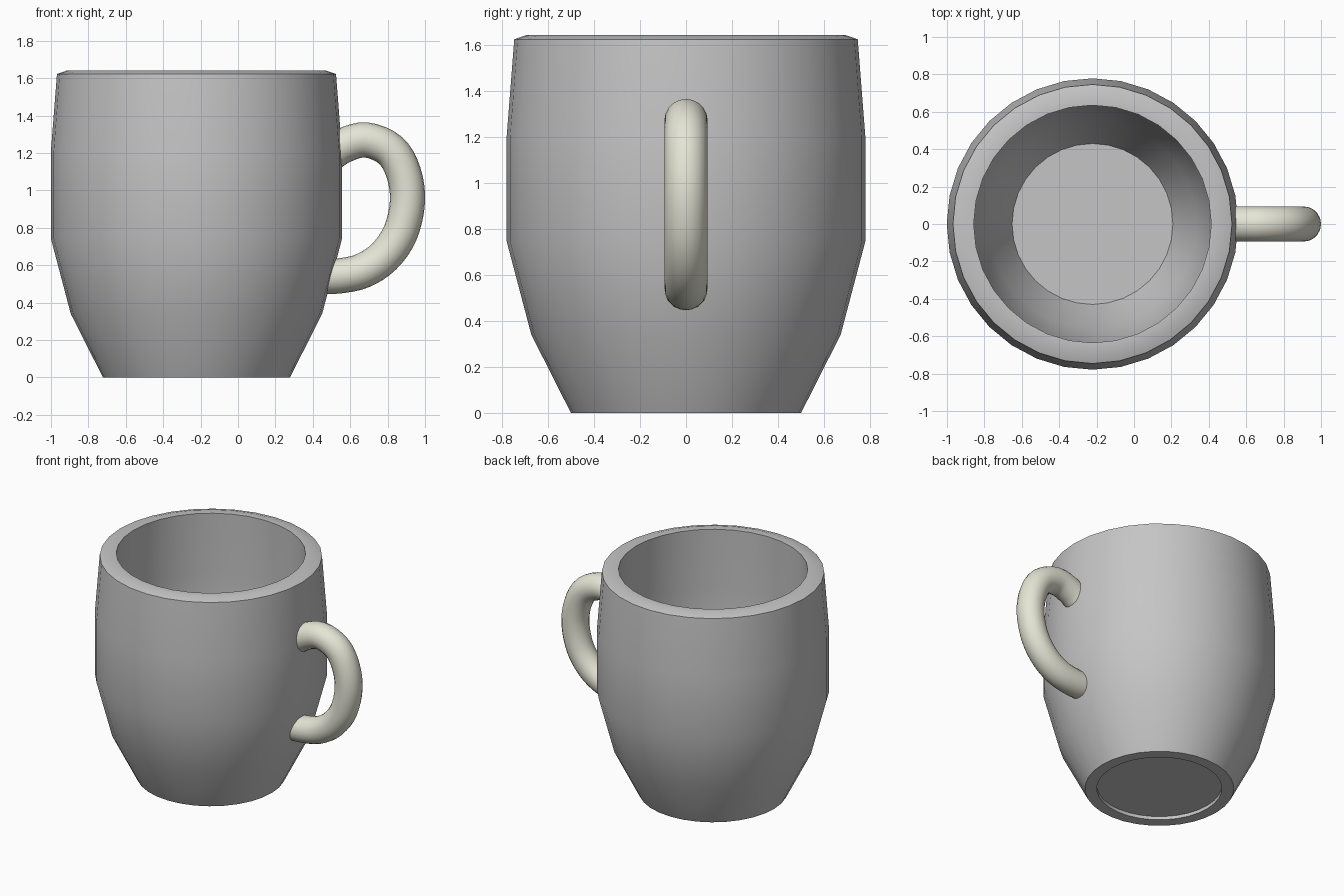
import bpy, bmesh, math
from mathutils import Vector

if "Cube" in bpy.data.objects:
    bpy.data.objects.remove(bpy.data.objects["Cube"])

SEGMENTS = 32
CENTRE_X = -0.222


def material(name, rgb):
    m = bpy.data.materials.new(name)
    m.diffuse_color = (*rgb, 1)
    m.use_nodes = True
    m.node_tree.nodes["Principled BSDF"].inputs["Base Color"].default_value = m.diffuse_color
    return m


def finish(name, bm, mat, angle):
    bmesh.ops.recalc_face_normals(bm, faces=bm.faces)
    mesh = bpy.data.meshes.new(name)
    bm.to_mesh(mesh)
    bm.free()
    mesh.materials.append(mat)
    ob = bpy.data.objects.new(name, mesh)
    bpy.context.collection.objects.link(ob)
    bpy.ops.object.select_all(action='DESELECT')
    ob.select_set(True)
    bpy.context.view_layer.objects.active = ob
    bpy.ops.object.shade_smooth_by_angle(angle=math.radians(angle))
    return ob


def skin(bm, rings):
    """Bridge rings of equal size and cap both ends."""
    for a, b in zip(rings, rings[1:]):
        for i in range(len(a)):
            j = (i + 1) % len(a)
            bm.faces.new((a[i], a[j], b[j], b[i]))
    bm.faces.new(rings[0])
    bm.faces.new(rings[-1])


grey = material("grey glaze", (0.56, 0.56, 0.56))
cream = material("cream glaze", (0.78, 0.78, 0.67))

# Cup body: recessed base, outer wall, bevelled rim, inner wall, inner floor
profile = [(0.42, 0.025), (0.42, 0), (0.50, 0), (0.672, 0.34), (0.779, 0.745),
           (0.779, 1.20), (0.746, 1.623), (0.69, 1.642), (0.635, 1.641),
           (0.645, 1.20), (0.645, 0.76), (0.555, 0.39), (0.43, 0.12)]
bm = bmesh.new()
rings = []
for r, z in profile:
    rings.append([bm.verts.new((CENTRE_X + r * math.cos(t), r * math.sin(t), z))
                  for t in (2 * math.pi * i / SEGMENTS for i in range(SEGMENTS))])
skin(bm, rings)
finish("cup_body", bm, grey, 45)

# Handle: round tube swept along a smooth curve in the xz plane
path = [(0.47, 1.18), (0.565, 1.24), (0.685, 1.27), (0.815, 1.215), (0.885, 1.095),
        (0.906, 0.94), (0.867, 0.77), (0.78, 0.645), (0.665, 0.57),
        (0.54, 0.543), (0.43, 0.54)]
pts = [Vector((x, 0, z)) for x, z in path]
ext = [2 * pts[0] - pts[1]] + pts + [2 * pts[-1] - pts[-2]]
line = []
STEPS = 4
for k in range(1, len(ext) - 2):
    p0, p1, p2, p3 = ext[k - 1:k + 3]
    for s in range(STEPS):
        t = s / STEPS
        line.append(0.5 * (2 * p1 + (p2 - p0) * t
                           + (2 * p0 - 5 * p1 + 4 * p2 - p3) * t * t
                           + (3 * p1 - p0 - 3 * p2 + p3) * t ** 3))
line.append(pts[-1])

bm = bmesh.new()
rings = []
side = Vector((0, 1, 0))
for i, p in enumerate(line):
    tangent = (line[min(i + 1, len(line) - 1)] - line[max(i - 1, 0)]).normalized()
    up = tangent.cross(side)
    rings.append([bm.verts.new(p + 0.094 * (math.cos(a) * side + math.sin(a) * up))
                  for a in (2 * math.pi * j / 20 for j in range(20))])
skin(bm, rings)
finish("handle", bm, cream, 45)
